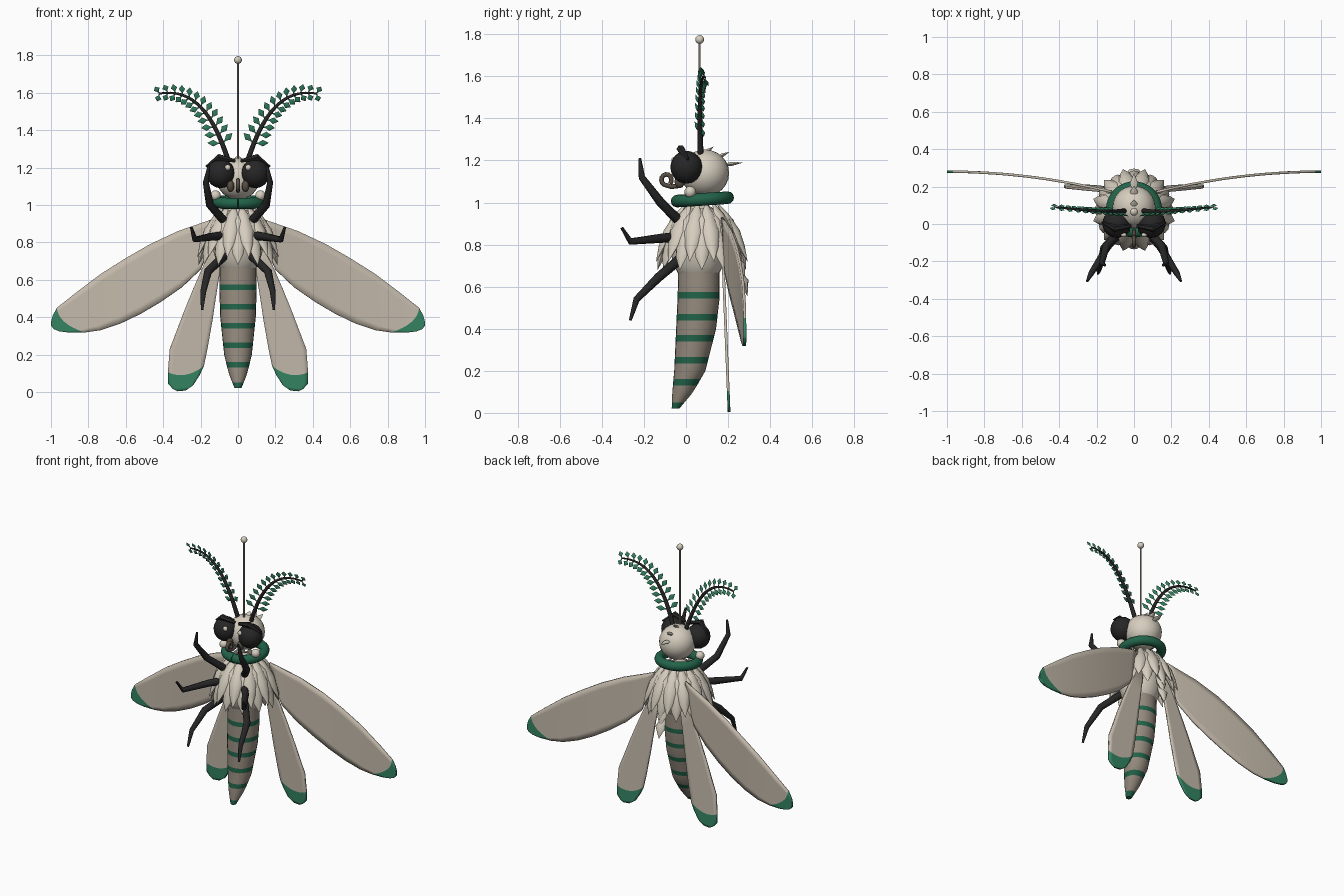
import bpy, bmesh, math
from mathutils import Vector as V
from mathutils.geometry import interpolate_bezier

if "Cube" in bpy.data.objects:
    bpy.data.objects.remove(bpy.data.objects["Cube"])


def mat(name, r, g, b):
    m = bpy.data.materials.new(name)
    lin = [((c / 255 + 0.055) / 1.055) ** 2.4 for c in (r, g, b)]
    m.diffuse_color = (*lin, 1)
    m.use_nodes = True
    m.node_tree.nodes["Principled BSDF"].inputs["Base Color"].default_value = m.diffuse_color
    return m


CREAM = mat("cream fur", 214, 206, 191)
TAN = mat("wing tan", 196, 186, 171)
TAUPE = mat("abdomen taupe", 150, 140, 127)
GREEN = mat("leaf green", 52, 132, 98)
DARK = mat("deep green", 34, 100, 74)
BLACK = mat("black", 38, 38, 38)
BROWN = mat("mouth brown", 88, 78, 68)


def finish(name, bm, *mats):
    bmesh.ops.recalc_face_normals(bm, faces=bm.faces)
    me = bpy.data.meshes.new(name)
    bm.to_mesh(me)
    bm.free()
    for m in mats:
        me.materials.append(m)
    ob = bpy.data.objects.new(name, me)
    bpy.context.collection.objects.link(ob)
    return ob


def loft(bm, pts, radii, n=8, side=V((1, 0, 0)), flat=1.0, tangent=None):
    """Skin rings of given radii along a path; 'flat' thins them across 'side'."""
    pts = [V(p) for p in pts]
    rings = []
    for i, p in enumerate(pts):
        t = tangent or (pts[min(i + 1, len(pts) - 1)] - pts[max(i - 1, 0)]).normalized()
        a = (side - t * side.dot(t)).normalized()
        b = t.cross(a)
        rings.append([bm.verts.new(p + radii[i] * (a * math.cos(k * math.tau / n)
                      + b * flat * math.sin(k * math.tau / n))) for k in range(n)])
    for r, s in zip(rings, rings[1:]):
        for k in range(n):
            bm.faces.new((r[k], r[(k + 1) % n], s[(k + 1) % n], s[k]))
    bm.faces.new(rings[0])
    bm.faces.new(rings[-1])


def ball(name, loc, scale, m, seg=24):
    bm = bmesh.new()
    bmesh.ops.create_uvsphere(bm, u_segments=seg, v_segments=seg // 2, radius=1)
    for v in bm.verts:
        v.co = V([c * s for c, s in zip(v.co, scale)]) + V(loc)
    return finish(name, bm, m)


def lerp_table(table, z):
    for (z0, *a), (z1, *b) in zip(table, table[1:]):
        if z1 <= z <= z0:
            f = (z0 - z) / (z0 - z1)
            return [p + (q - p) * f for p, q in zip(a, b)]


# Abdomen with green bands
shape = [(.70, .062, .098), (.55, .06, .1), (.40, .048, .095), (.20, .018, .074),
         (.10, -.015, .05), (.02, -.05, .018)]          # z, centre y, radius
bands = [.56, .455, .355, .25, .145, .035]
zs = sorted({.70, .62, .02, .09, .2, .4, .5} | {round(b + d, 3) for b in bands for d in (-.015, .015)},
            reverse=True)
bm = bmesh.new()
vals = [lerp_table(shape, z) for z in zs]
loft(bm, [(0, y, z) for z, (y, r) in zip(zs, vals)], [r for y, r in vals], 24, tangent=V((0, 0, 1)))
for f in bm.faces:
    z = f.calc_center_median().z
    f.material_index = int(any(abs(z - b) < .0155 for b in bands))
finish("abdomen", bm, TAUPE, DARK)

# Thorax and its coat of pointed tufts
ball("thorax", (0, .06, .80), (.135, .135, .2), CREAM)
bm = bmesh.new()
for count, turn, path in ((12, 0, ((.085, .97), (.135, .91), (.165, .82), (.195, .74), (.21, .68))),
                          (12, .5, ((.08, .99), (.115, .94), (.165, .86), (.195, .79), (.225, .72)))):
    for k in range(count):
        a = (k + turn) * math.tau / count
        o, s = V((math.sin(a), -math.cos(a), 0)), V((math.cos(a), math.sin(a), 0))
        loft(bm, [V((0, .075, z)) + o * r for r, z in path], [.008, .032, .042, .03, .001], 8, s, .55)
for k in range(4):                                       # scales down the spine
    z = .92 - k * .075
    loft(bm, [(0, .19 + k * .014, z), (0, .235 + k * .014, z - .07), (0, .25 + k * .014, z - .14)],
         [.01, .036, .001], 8, flat=.6)
finish("thorax_tufts", bm, CREAM)

# Collar
bm = bmesh.new()
ang = [k * math.tau / 36 for k in range(37)]
loft(bm, [(.12 * math.sin(a), .078 - .12 * math.cos(a), 1.015 - .008 * math.cos(a)) for a in ang],
     [.03] * 37, 12, V((0, 0, 1)))
finish("collar", bm, DARK)

# Head with crest, cheeks, eyes, brows, palps and curled tongue
ball("head", (0, .09, 1.14), (.115, .115, .112), CREAM)
bm = bmesh.new()
for (y0, z0), (y1, z1) in (((.09, 1.235), (.13, 1.265)), ((.15, 1.215), (.205, 1.24)),
                           ((.185, 1.18), (.27, 1.19))):
    p, q = V((0, y0, z0)), V((0, y1, z1))
    loft(bm, [p, p.lerp(q, .4), q], [.012, .022, .001], 6, flat=.5)
finish("head_crest", bm, CREAM)

for sx, tag in ((-1, "left"), (1, "right")):
    ball(tag + "_cheek", (sx * .12, .02, 1.05), (.028, .028, .028), CREAM, 16)
    ball(tag + "_eye", (sx * .093, .002, 1.168), (.076, .076, .078), BLACK)
    ball(tag + "_eye_glint", (sx * .055, -.058, 1.2), (.016, .012, .016), CREAM, 12)
    ball(tag + "_palp", (sx * .04, -.03, 1.1), (.02, .025, .032), BROWN, 12)
    bm = bmesh.new()
    loft(bm, [(sx * .015, -.01, 1.235), (sx * .1, -.025, 1.255), (sx * .17, .01, 1.205)],
         [.01, .02, .006], 6, V((0, 1, 0)))
    finish(tag + "_brow", bm, BLACK)

    # Feathery antenna
    curve = interpolate_bezier(V((sx * .05, .07, 1.23)), V((sx * .12, .06, 1.45)),
                               V((sx * .22, .07, 1.63)), V((sx * .42, .09, 1.595)), 40)
    bm = bmesh.new()
    loft(bm, curve, [.014 - .009 * i / 39 for i in range(40)], 8, V((0, 1, 0)))
    finish(tag + "_antenna", bm, BLACK)
    bm = bmesh.new()
    for i in range(6, 40, 3):
        t = (curve[min(i + 1, 39)] - curve[i - 1]).normalized()
        n = V((0, 1, 0)).cross(t)
        for d in (-1, 1):
            way = (n * d + t * .45 + V((0, .35 * d * sx, 0))).normalized()
            size = .088 - .0011 * i
            p = curve[i]
            loft(bm, [p, p + way * size * .3, p + way * size * .62, p + way * size],
                 [.003, .004, .018, .001], 4, t, .45)
    finish(tag + "_antenna_leaflets", bm, GREEN)

    # Three legs
    for name, pts in (("front", [(.07, -.03, .91), (.15, -.12, 1.0), (.172, -.21, 1.12), (.155, -.22, 1.21)]),
                      ("middle", [(.09, -.06, .835), (.14, -.12, .83), (.23, -.265, .815), (.25, -.305, .88)]),
                      ("rear", [(.07, -.03, .73), (.16, -.13, .645), (.185, -.235, .54), (.192, -.265, .44)])):
        bm = bmesh.new()
        pts = [V((sx * x, y, z)) for x, y, z in pts]
        loft(bm, pts, [.024, .022, .016, .007], 8, V((.6, .5, .6)))
        finish(f"{tag}_{name}_leg", bm, BLACK)

    # Wings: rows of (upper x, z, lower x, z, bow), coloured beyond the tip row
    fore = [(.12, .93, .12, .85, 0), (.175, .91, .20, .655, 0), (.32, .86, .30, .56, 0),
            (.47, .79, .415, .48, 0), (.6, .715, .52, .418, 0), (.735, .63, .63, .365, 0),
            (.88, .52, .735, .33, .01), (.968, .45, .82, .318, .035), (.99, .41, .90, .317, .02),
            (1, .375, .955, .324, .008), (1, .355, .985, .336, 0)]
    hind = [(.1, .9, .06, .88, 0), (.175, .70, .1, .62, 0), (.24, .55, .122, .48, 0),
            (.285, .44, .135, .39, 0), (.365, .23, .165, .22, .01), (.375, .105, .182, .14, .03),
            (.374, .045, .205, .09, .015), (.35, .018, .24, .035, .004), (.325, .004, .28, .008, 0)]
    for name, rows, tip, bow, depth in (
            ("forewing", fore, 7, (1, -.25), lambda x, z: .28 - .14 * (1 - x) ** 2),
            ("hindwing", hind, 5, (0, -1), lambda x, z: .205 - .04 * z)):
        bm = bmesh.new()
        grid = []
        for ux, uz, lx, lz, b in rows:
            row = []
            for k in range(9):
                s = k / 8
                e = b * 4 * s * (1 - s)
                x, z = ux + (lx - ux) * s + bow[0] * e, uz + (lz - uz) * s + bow[1] * e
                row.append(bm.verts.new((sx * x, depth(x, z), z)))
            grid.append(row)
        for i, (r, q) in enumerate(zip(grid, grid[1:])):
            for k in range(8):
                f = bm.faces.new((r[k], r[k + 1], q[k + 1], q[k]))
                f.material_index = int(i >= tip)
        ob = finish(f"{tag}_{name}", bm, TAN, GREEN)
        mod = ob.modifiers.new("thickness", "SOLIDIFY")
        mod.thickness, mod.offset = .013, 0

bm = bmesh.new()
coil = [(0, -.03, 1.08), (0, -.07, 1.075)] + [
    (0, -.093 - .024 * math.sin(a), 1.108 - .026 * math.cos(a)) for a in [k * .5 for k in range(12)]]
loft(bm, coil, [.011] * 14, 8)
finish("curled_tongue", bm, BROWN)

# Mounting pin
bm = bmesh.new()
loft(bm, [(0, .065, 1.2), (0, .065, 1.77)], [.005, .005], 8)
finish("pin_shaft", bm, TAUPE)
ball("pin_head", (0, .065, 1.775), (.021, .021, .021), CREAM, 16)

# Smooth shading, keeping hard creases
for ob in bpy.context.collection.objects:
    ob.select_set(True)
    bpy.context.view_layer.objects.active = ob
bpy.ops.object.shade_smooth_by_angle(angle=math.radians(50))
